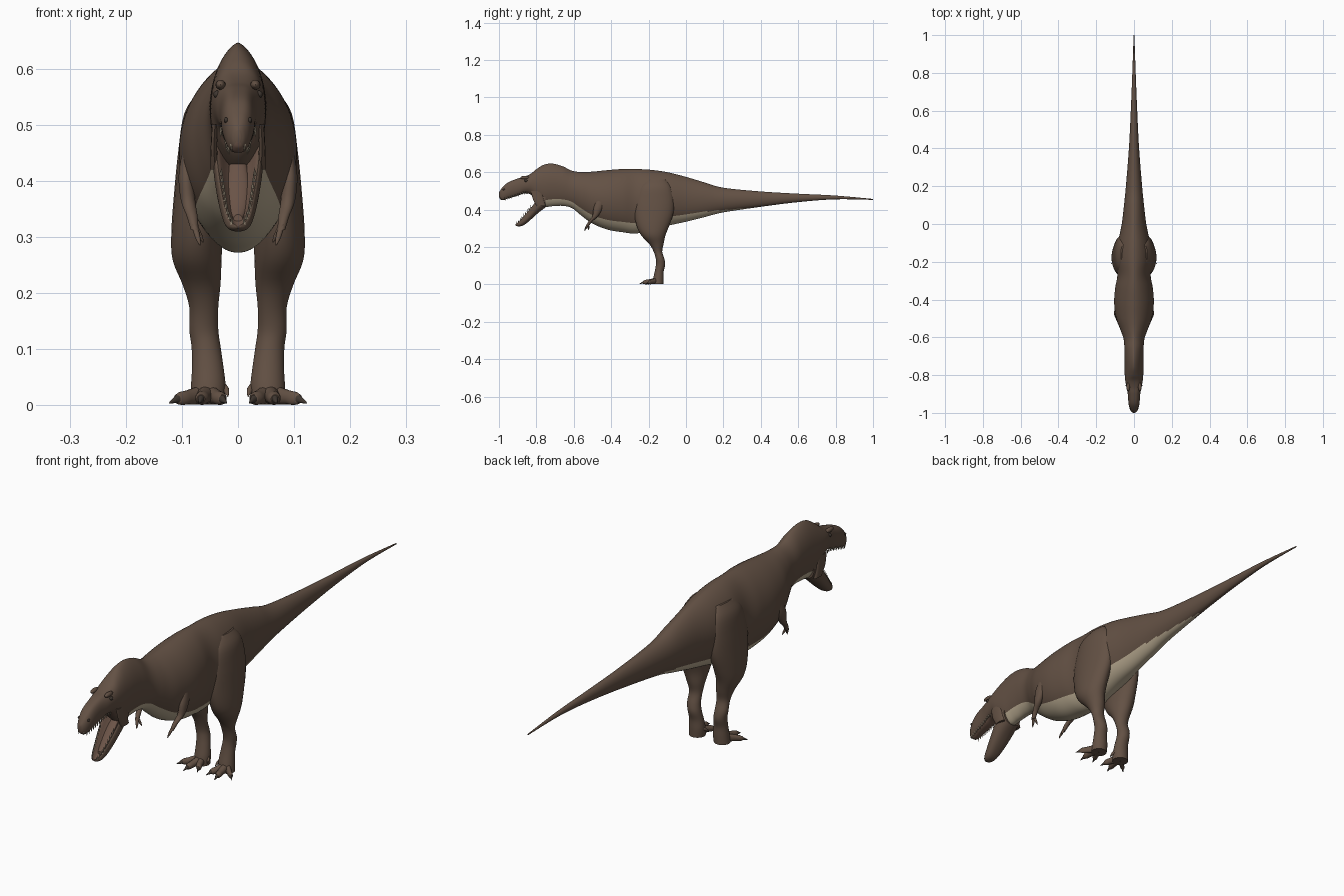
import bpy, bmesh, math
from mathutils import Matrix, Vector

cube = bpy.data.objects.get("Cube")
if cube:
    bpy.data.objects.remove(cube, do_unlink=True)


def material(name, rgb):
    m = bpy.data.materials.new(name)
    m.use_nodes = True
    m.diffuse_color = (*rgb, 1)
    bsdf = m.node_tree.nodes["Principled BSDF"]
    bsdf.inputs["Base Color"].default_value = (*rgb, 1)
    bsdf.inputs["Roughness"].default_value = 0.8
    return m


HIDE = material("brown hide", (0.125, 0.082, 0.058))
BELLY = material("cream belly", (0.48, 0.40, 0.28))
MOUTH = material("mouth brown", (0.15, 0.09, 0.065))
TOOTH = material("tooth", (0.3, 0.25, 0.18))
CLAW = material("dark claw", (0.05, 0.038, 0.03))


def finish(name, bm, mats):
    bmesh.ops.recalc_face_normals(bm, faces=bm.faces)
    mesh = bpy.data.meshes.new(name)
    bm.to_mesh(mesh)
    bm.free()
    for m in mats:
        mesh.materials.append(m)
    ob = bpy.data.objects.new(name, mesh)
    bpy.context.collection.objects.link(ob)
    bpy.ops.object.select_all(action="DESELECT")
    ob.select_set(True)
    bpy.context.view_layer.objects.active = ob
    bpy.ops.object.shade_smooth_by_angle(angle=math.radians(50))
    return ob


def resample(rows, steps):
    """Catmull-Rom interpolation of every column."""
    rows = [rows[0]] + list(rows) + [rows[-1]]
    out = []
    for a, b, c, d in zip(rows, rows[1:], rows[2:], rows[3:]):
        for i in range(steps):
            t = i / steps
            out.append([q + t / 2 * (r - p + t * (2 * p - 5 * q + 4 * r - s + t * (3 * (q - r) + s - p)))
                        for p, q, r, s in zip(a, b, c, d)])
    out.append(list(rows[-1]))
    return out


def loft(name, rows, mats, plane="XZ", n=24, steps=4, side=1, dish=False, rule=None):
    """Rows are x, y, z, half width, half depth and roundness exponent."""
    bm = bmesh.new()
    rings = []
    for x, y, z, a, b, e in resample(rows, steps):
        ring = []
        for k in range(n):
            t = 2 * math.pi * (k + 0.5) / n
            c, s = math.cos(t), math.sin(t)
            u = a * math.copysign(abs(c) ** (e if s > 0 else min(e, 1)), c)
            v = b * s
            if dish and s > 0:
                v = 1.3 * b * (s ** 0.5 - 1.3 * s ** 4)
            p = (x + u, y, z + v) if plane == "XZ" else (x + u, y + v, z)
            ring.append(bm.verts.new((p[0] * side, p[1], p[2])))
        rings.append(ring)
    for r, q in zip(rings, rings[1:]):
        for k in range(n):
            j = (k + 1) % n
            f = bm.faces.new((r[k], r[j], q[j], q[k]))
            if rule:
                f.material_index = rule(f.calc_center_median().y,
                                        math.sin(2 * math.pi * (k + 1) / n))
    bm.faces.new(rings[0])
    bm.faces.new(rings[-1])
    return finish(name, bm, mats)


def spine(rows):
    """Turn y, top, bottom, half width, exponent into loft rows."""
    return [(0, y, (t + b) / 2, w, (t - b) / 2, e) for y, t, b, w, e in rows]


def ellipsoid(name, centre, size, mat):
    bm = bmesh.new()
    bmesh.ops.create_uvsphere(bm, u_segments=16, v_segments=10, radius=1,
                              matrix=Matrix.Translation(centre) @ Matrix.Diagonal((*size, 1)))
    return finish(name, bm, [mat])


# Body, tail, neck and skull in one skin
BODY = [
    (1.0, .457, .452, .002, 1), (.8, .475, .455, .009, 1), (.6, .485, .44, .017, 1),
    (.4, .497, .415, .027, 1), (.2, .517, .385, .043, 1.1), (.1, .545, .36, .053, 1.1),
    (0, .575, .335, .065, 1.2), (-.1, .6, .313, .085, 1.2), (-.19, .613, .288, .094, 1.2),
    (-.27, .617, .272, .088, 1.2), (-.34, .617, .279, .1, 1.2), (-.42, .611, .293, .105, 1.2),
    (-.5, .603, .325, .094, 1.2), (-.56, .601, .368, .072, 1.2), (-.61, .608, .408, .055, 1.3),
    (-.66, .632, .42, .051, 1.3), (-.715, .646, .418, .05, 1.4), (-.76, .64, .415, .05, 1.3),
    (-.8, .616, .442, .049, 1), (-.83, .592, .48, .046, .75), (-.865, .576, .486, .04, .7),
    (-.9, .566, .474, .033, .65), (-.95, .546, .459, .029, .65), (-.98, .52, .45, .022, .7),
    (-.995, .5, .458, .013, .8), (-1.0, .49, .468, .005, 1)]


def body_colour(y, s):
    if y < -.81:
        return 2 if s < -.8 else 0
    limit = -.64 - max(0, y - .05) * 1.05
    return 1 if s < limit and y > -.775 else 0


loft("body_and_skull", spine(BODY), [HIDE, BELLY, MOUTH], n=64, steps=6, rule=body_colour)

# Open lower jaw with a dished floor
JAW = [(-.75, .50, .413, .042, .8), (-.79, .465, .382, .044, .8), (-.83, .415, .346, .038, .8),
       (-.865, .372, .318, .03, .8), (-.89, .342, .31, .023, .8), (-.905, .328, .312, .014, .8),
       (-.912, .322, .316, .005, 1)]
loft("lower_jaw", spine(JAW), [HIDE, MOUTH], n=40, dish=True,
     rule=lambda y, s: 1 if s > .6 else 0)

# Tongue
loft("tongue", spine([(-.77, .445, .42, .015, 1), (-.81, .405, .385, .019, 1),
                      (-.85, .362, .345, .016, 1), (-.875, .34, .325, .008, 1)]), [MOUTH])


def section_at(rows, y):
    for p, q in zip(rows, rows[1:]):
        if q[0] <= y <= p[0]:
            t = (y - p[0]) / (q[0] - p[0])
            return [a + t * (b - a) for a, b in zip(p, q)]


# Tooth rows along both jaws
def teeth(name, rows, start, end, count, upper):
    bm = bmesh.new()
    for i in range(count):
        y, top, bottom, w, e = section_at(rows, start + (end - start) * i / (count - 1))
        z = bottom + .002 if upper else top + .002
        for side in (1, -1):
            spot = Matrix.Translation((side * w * (.72 if upper else .78), y, z))
            turn = Matrix.Rotation(math.pi if upper else 0, 4, "X")
            bmesh.ops.create_cone(bm, cap_ends=True, segments=6, radius1=.0035, radius2=0,
                                  depth=.016, matrix=spot @ turn)
    finish(name, bm, [TOOTH])


teeth("upper_teeth", BODY, -.85, -.99, 13, True)
teeth("lower_teeth", JAW, -.83, -.905, 9, False)

# Legs, feet, arms and face details on each side
LEG = [(.055, -.16, .56, .015, .05, 1), (.062, -.165, .52, .034, .085, 1),
       (.066, -.168, .45, .041, .104, 1), (.068, -.172, .38, .046, .105, 1),
       (.073, -.177, .31, .046, .086, 1), (.073, -.174, .26, .044, .064, 1),
       (.065, -.158, .215, .034, .038, 1), (.061, -.150, .175, .026, .023, 1),
       (.061, -.138, .135, .026, .023, 1), (.057, -.136, .105, .026, .025, 1),
       (.054, -.143, .07, .028, .024, 1), (.053, -.147, .035, .031, .028, 1),
       (.055, -.15, .002, .031, .03, 1)]
ARM = [(.09, -.455, .46, .008, .02, 1), (.092, -.47, .41, .014, .024, 1),
       (.089, -.485, .365, .013, .016, 1), (.082, -.51, .338, .01, .011, 1),
       (.077, -.528, .312, .007, .009, 1)]
TOES = {"inner": (.028, -.212), "middle": (.066, -.228), "outer": (.108, -.2)}
FINGERS = {"first": (.068, -.543, .285), "second": (.062, -.52, .29)}

for label, s in (("left", 1), ("right", -1)):
    loft(label + "_leg", LEG, [HIDE], plane="XY", n=28, side=s)
    loft(label + "_arm", ARM, [HIDE], plane="XY", n=16, side=s)

    for toe, (tx, ty) in TOES.items():
        base, tip = Vector((.055, -.15, .02)), Vector((tx, ty, .011))
        knuckle = base.lerp(tip, .6)
        loft(f"{label}_{toe}_toe", [(*base, .017, .019, 1), (*knuckle, .013, .013, 1),
                                    (*base.lerp(tip, .85), .012, .012, 1), (*tip, .007, .008, 1)],
             [HIDE], n=14, side=s)
        end = tip + (tip - base).normalized() * .02
        loft(f"{label}_{toe}_claw", [(*tip, .006, .007, 1), (end.x, end.y, .004, .001, .001, 1)],
             [CLAW], n=10, side=s)
    # Small rear toe
    loft(label + "_rear_toe", [(.035, -.14, .035, .008, .01, 1), (.022, -.155, .028, .006, .007, 1),
                               (.018, -.17, .016, .001, .001, 1)], [HIDE], n=10, side=s)

    for finger, tip in FINGERS.items():
        wrist, tip = Vector((.078, -.525, .322)), Vector(tip)
        loft(f"{label}_{finger}_finger", [(*wrist, .006, .007, 1), (*wrist.lerp(tip, .6), .005, .005, 1),
                                          (*tip, .001, .001, 1)], [HIDE], plane="XY", n=10, side=s)

    # Brow, eye, nostril and the cheek skin at the mouth corner
    ellipsoid(label + "_brow", (s * .031, -.862, .571), (.009, .024, .009), HIDE)
    ellipsoid(label + "_eye", (s * .037, -.855, .554), (.007, .008, .007), CLAW)
    ellipsoid(label + "_nostril", (s * .021, -.974, .508), (.004, .007, .005), CLAW)
    loft(label + "_cheek", [(.04, -.775, .42, .009, .025, 1), (.043, -.79, .455, .006, .028, 1),
                            (.041, -.80, .5, .006, .03, 1)], [HIDE], plane="XY", n=14, side=s)
